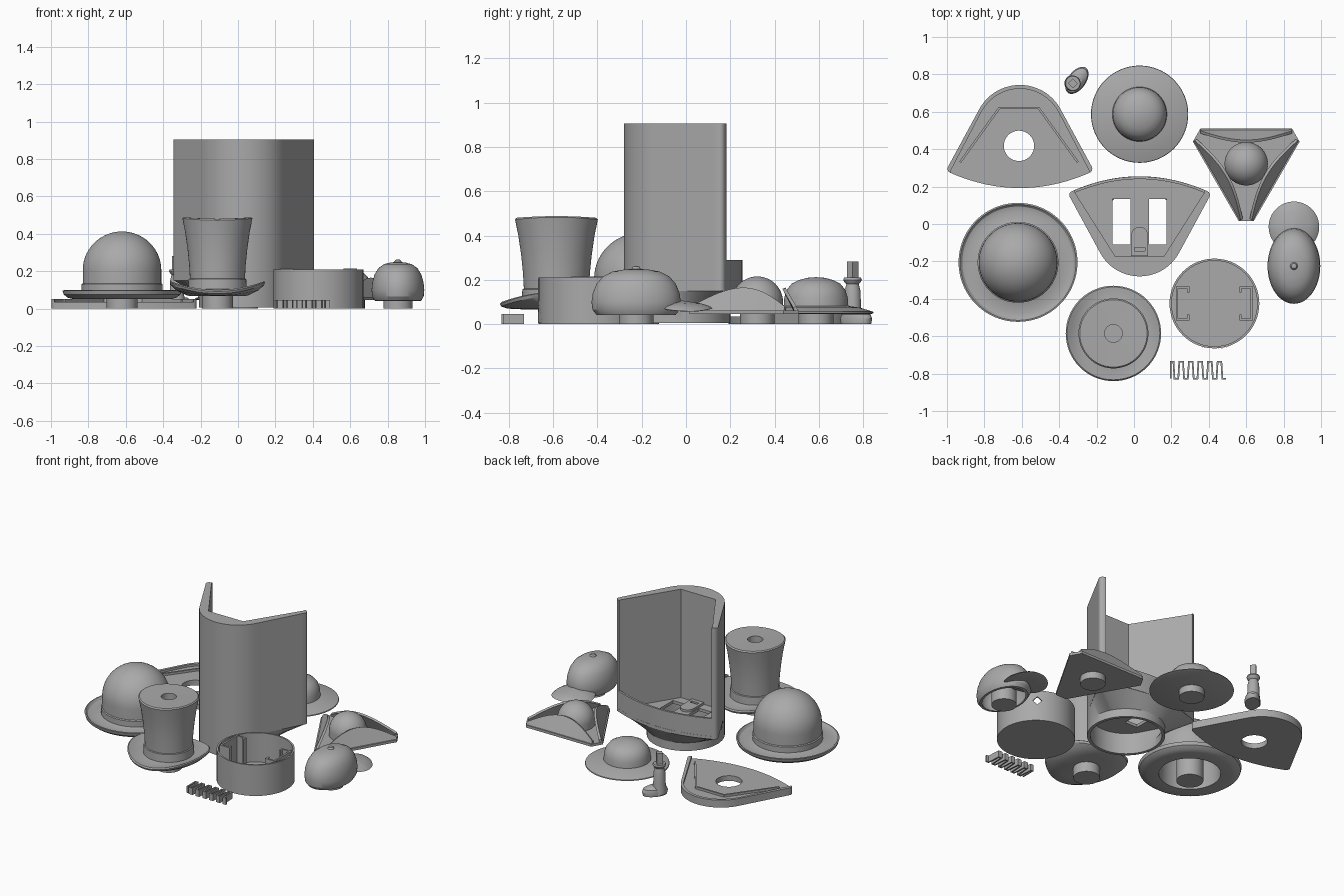
import bpy, bmesh, math
from mathutils import Vector, Matrix, geometry

if "Cube" in bpy.data.objects:
    bpy.data.objects.remove(bpy.data.objects["Cube"])

GREY = (0.4, 0.4, 0.4, 1)
mat = bpy.data.materials.new("plain_grey")
mat.use_nodes = True
mat.diffuse_color = GREY
mat.node_tree.nodes["Principled BSDF"].inputs["Base Color"].default_value = GREY
parts = []


def finish(name, bm):
    bmesh.ops.recalc_face_normals(bm, faces=bm.faces)
    mesh = bpy.data.meshes.new(name)
    bm.to_mesh(mesh)
    bm.free()
    obj = bpy.data.objects.new(name, mesh)
    bpy.context.collection.objects.link(obj)
    mesh.materials.append(mat)
    parts.append(obj)
    return obj


def loft(name, rings, at=(0, 0), caps=True, closed=False):
    """Skin a stack of rings that share one point count."""
    bm = bmesh.new()
    rows = [[bm.verts.new((x + at[0], y + at[1], z)) for x, y, z in r] for r in rings]
    pairs = list(zip(rows, rows[1:])) + ([(rows[-1], rows[0])] if closed else [])
    n = len(rows[0])
    for a, b in pairs:
        for i in range(n):
            j = (i + 1) % n
            bm.faces.new((a[i], a[j], b[j], b[i]))
    if caps and not closed:
        bm.faces.new(rows[0])
        bm.faces.new(rows[-1])
    return finish(name, bm)


def circle(r, n=64, c=(0, 0)):
    return [(c[0] + r * math.cos(2 * math.pi * i / n), c[1] + r * math.sin(2 * math.pi * i / n))
            for i in range(n)]


def lift(pts, z):
    return [(x, y, z) for x, y in pts]


def prism(name, pts, z0, z1, at=(0, 0)):
    return loft(name, [lift(pts, z0), lift(pts, z1)], at)


def lathe(name, profile, at, stretch=1, warp=lambda x, y: 0, n=64):
    rings = [[(x, y * stretch, z + warp(x, y)) for x, y in circle(max(r, 0.001), n)]
             for r, z in profile]
    return loft(name, rings, at)


def peg(name, r, top, at):
    return prism(name, circle(r, 48), 0, top, at)


def ribbon(name, path, width, z0, z1, at=(0, 0)):
    """Upright strip of even width along an open path."""
    p = [Vector(q) for q in path]
    left, right = [], []
    for i, q in enumerate(p):
        a = (q - p[i - 1]).normalized() if i else (p[1] - q).normalized()
        b = (p[i + 1] - q).normalized() if i < len(p) - 1 else a
        m = (a + b).normalized()
        off = Vector((-m.y, m.x)) * (width / 2 / max(0.4, m.dot(a)))
        left.append(tuple(q + off))
        right.append(tuple(q - off))
    return prism(name, left + right[::-1], z0, z1, at)


def rect(x0, x1, y0, y1):
    return [(x0, y0), (x1, y0), (x1, y1), (x0, y1)]


def cut(obj, cutter):
    cutter.hide_render = True
    mod = obj.modifiers.new("cut", "BOOLEAN")
    mod.operation, mod.object, mod.solver = "DIFFERENCE", cutter, "EXACT"
    bpy.context.view_layer.objects.active = obj
    bpy.ops.object.modifier_apply(modifier=mod.name)
    parts.remove(cutter)
    bpy.data.objects.remove(cutter)


# Fan outline shared by the tower and its lid
NECK = (0, -0.04)
BACK = [(x, 0.255 - 0.605 * x * x) for x in [0.36 * i / 12 for i in range(-12, 13)]]


def fan():
    pts = circle(0.24, 64, NECK) + BACK
    for s in (-1, 1):
        pts += circle(0.022, 16, (s * 0.354, 0.155))
    hull = [Vector(pts[i]) for i in geometry.convex_hull_2d([Vector(p) for p in pts])]
    out = []
    for a, b in zip(hull, hull[1:] + hull[:1]):
        steps = max(1, math.ceil((b - a).length / 0.03))
        out += [tuple(a.lerp(b, k / steps)) for k in range(steps)]
    return out


FAN = fan()
TOWER = (0.03, 0)

# Tower: fan block hollowed by a wedge that opens at the back
tower = prism("tower_wall", FAN, 0.15, 0.905, TOWER)
wedge = [(-0.13, -0.173), (0.13, -0.173), (0.347, 0.17), (0.347, 0.4), (-0.347, 0.4), (-0.347, 0.17)]
cut(tower, prism("wedge_cutter", wedge, 0.17, 1.2, TOWER))
for s in (-1, 1):
    x0, x1 = sorted((s * 0.05, s * 0.145))
    cut(tower, prism("slot_cutter", rect(x0, x1, -0.11, 0.135), 0.1, 0.3, TOWER))
ribbon("tower_back_lip", [(x, y - 0.008) for x, y in BACK], 0.014, 0.15, 0.29, TOWER)
tongue = [(-0.045, -0.17), (0.045, -0.17)] + [(0.045 * math.cos(t), -0.06 + 0.045 * math.sin(t))
          for t in [math.pi * i / 12 for i in range(13)]]
slide = prism("floor_tongue", tongue, 0.165, 0.185, TOWER)
cut(slide, prism("tongue_cutter", rect(-0.028, 0.028, -0.145, -0.125), 0.1, 0.3, TOWER))


# Funnel from the fan outline to the round neck
def neck_ring(r):
    ring = []
    for x, y in FAN:
        d = Vector((x - NECK[0], y - NECK[1])).normalized() * r
        ring.append((NECK[0] + d.x, NECK[1] + d.y))
    return ring


inner = [(x * 0.93, (y + 0.04) * 0.93 - 0.04) for x, y in FAN]
loft("tower_funnel", [lift(FAN, 0.152), lift(neck_ring(0.24), 0.06), lift(neck_ring(0.24), 0.005),
     lift(neck_ring(0.22), 0.005), lift(neck_ring(0.22), 0.06), lift(inner, 0.152)], TOWER, closed=True)

# Lid: fan plate turned round, with raised rim, ridge and hole
LID = (-0.61, 0.455)
lid = prism("lid_plate", [(-x * 1.03, -y * 1.03) for x, y in FAN], 0, 0.05, LID)
cut(lid, prism("rim_cutter", [(-x * 0.99, -y * 1.03 - 0.02) for x, y in FAN], 0.035, 0.2, LID))
cut(lid, prism("hole_cutter", circle(0.081, 48, (-0.005, -0.037)), -0.1, 0.2, LID))
ribbon("lid_ridge", [(-0.32, -0.125), (-0.11, 0.165), (0.1, 0.165), (0.31, -0.125)], 0.012, 0.03, 0.05, LID)

# Round base cup with clips, diamond holes and a flared front plate
CUP = (0.43, -0.425)
cup = lathe("base_cup", [(0, 0.012), (0.229, 0.012), (0.229, 0.21), (0.24, 0.21), (0.24, 0), (0, 0)], CUP)
for s in (-1, 1):
    bm = bmesh.new()
    bmesh.ops.create_cube(bm, size=1)
    turn = Matrix.Rotation(math.radians(90 - s * 38), 4, "Z")
    bm.transform(Matrix.Translation((CUP[0], CUP[1], 0.14)) @ turn @ Matrix.Translation((0.235, 0, 0))
                 @ Matrix.Rotation(math.pi / 4, 4, "X") @ Matrix.Diagonal((0.1, 0.04, 0.04, 1)))
    cut(cup, finish("diamond_cutter", bm))
    clip = [(0.14, 0.06), (0.14, 0.085), (0.2, 0.085), (0.2, -0.085), (0.14, -0.085), (0.14, -0.06)]
    ribbon("base_clip", [(s * x, y) for x, y in clip], 0.012, 0.005, 0.214, CUP)
bm = bmesh.new()
rows = []
for z, w in ((0.205, 0.035), (0.11, 0.035), (0.085, 0.05), (0.05, 0.08), (0.005, 0.085)):
    angles = [-math.pi / 2 + w / 0.24 * (i / 4 - 1) for i in range(9)]
    rows.append([bm.verts.new((CUP[0] + 0.243 * math.cos(a), CUP[1] + 0.243 * math.sin(a), z)) for a in angles])
for a, b in zip(rows, rows[1:]):
    for i in range(8):
        bm.faces.new((a[i], b[i], b[i + 1], a[i + 1]))
finish("base_front_plate", bm)

# Zigzag spring
zig = [(0.197, -0.825)]
for i in range(12):
    x, y = 0.197 + 0.0256 * i, (-0.737, -0.828)[i % 2]
    zig += [(x - 0.006 + 0.006 * (i == 0), y), (x + 0.014, y)]
ribbon("zigzag_spring", zig, 0.009, 0, 0.045)

# Round-crowned hat, hollow with a centre peg
BOWL = (-0.62, -0.205)
dome = [(0.21 * math.sin(t), 0.205 + 0.207 * math.cos(t)) for t in [math.pi / 2 * i / 14 for i in range(15)]]
hollow = [(0.185 * math.sin(t), 0.2 + 0.18 * math.cos(t)) for t in [math.pi / 2 * i / 10 for i in range(10, -1, -1)]]
lathe("bowler_hat", dome + [(0.21, 0.135), (0.216, 0.13), (0.216, 0.092), (0.27, 0.078), (0.298, 0.085),
      (0.31, 0.098), (0.318, 0.096), (0.312, 0.075), (0.29, 0.058), (0.26, 0.05), (0.19, 0.05)] + hollow, BOWL, n=96)
peg("bowler_peg", 0.083, 0.36, BOWL)

# Tall hat with side-curled brim and a hole in the top
TALL = (-0.11, -0.585)


def curl(x, y):
    r = math.hypot(x, y)
    return 0.05 * (x / r) ** 2 * (max(0, r - 0.15) / 0.105) ** 1.5


lathe("tall_hat", [(0, 0.36), (0.047, 0.36), (0.047, 0.48), (0.18, 0.48), (0.187, 0.472), (0.172, 0.4),
      (0.159, 0.31), (0.151, 0.23), (0.147, 0.16), (0.154, 0.157), (0.156, 0.105), (0.19, 0.1), (0.225, 0.099),
      (0.248, 0.1), (0.255, 0.092), (0.25, 0.08), (0.22, 0.07), (0.16, 0.067), (0, 0.067)], TALL, warp=curl)
peg("tall_hat_peg", 0.082, 0.08, TALL)

# Sun hat with wide soft brim
SUN = (0.03, 0.587)
lathe("sun_hat", [(0, 0.212), (0.04, 0.209), (0.08, 0.198), (0.11, 0.182), (0.132, 0.155), (0.143, 0.12),
      (0.146, 0.082), (0.2, 0.074), (0.258, 0.056), (0.26, 0.05), (0.25, 0.046), (0, 0.046)], SUN)
peg("sun_hat_peg", 0.078, 0.06, SUN)

# Three-cornered hat: floor, leaning flaps and crown
TRI = (0.6, 0.322)
floor, HALF, APO = [], 0.245, 0.188
for k in range(3):
    turn = Matrix.Rotation(2 * math.pi * k / 3, 3, "Z")
    floor += [tuple((turn @ Vector((s * HALF, APO, 0))).xy) for s in (1, -1)]
    bm = bmesh.new()
    cols = []
    for i in range(21):
        u = 2 * i / 20 - 1
        h = 0.02 + 0.085 * math.cos(u * math.pi / 2)
        sect = [(0, 0.045), (-0.58 * h, 0.06 + h), (-0.58 * h - 0.014, 0.054 + h), (-0.02, 0.05)]
        cols.append([bm.verts.new(turn @ Vector((u * HALF, APO + y, z)) + Vector((*TRI, 0))) for y, z in sect])
    for a, b in zip(cols, cols[1:]):
        for j in range(4):
            bm.faces.new((a[j], b[j], b[(j + 1) % 4], a[(j + 1) % 4]))
    bm.faces.new(cols[0])
    bm.faces.new(cols[-1])
    finish("tricorne_flap", bm)
prism("tricorne_floor", floor, 0.045, 0.062, TRI)
lathe("tricorne_crown", [(0.116 * math.sin(t), 0.1 + 0.115 * math.cos(t))
      for t in [math.pi / 2 * i / 12 for i in range(13)]] + [(0.116, 0.055)], TRI)
peg("tricorne_peg", 0.078, 0.05, TRI)

# Peaked cap, hollow with peg, button and drooping peak
CAP = (0.855, -0.225)
lathe("cap_crown", [(0, 0.25), (0.04, 0.246), (0.075, 0.237), (0.105, 0.215), (0.125, 0.182), (0.137, 0.14),
      (0.141, 0.1), (0.138, 0.065), (0.125, 0.042), (0.112, 0.04), (0.122, 0.07), (0.122, 0.12), (0.1, 0.19),
      (0.06, 0.22), (0, 0.225)], CAP, stretch=1.43)
lathe("cap_button", [(0, 0.263), (0.014, 0.26), (0.02, 0.25), (0.02, 0.24)], CAP, n=24)
lathe("cap_peak", [(0, 0.106), (0.08, 0.102), (0.12, 0.094), (0.135, 0.085), (0.12, 0.078), (0, 0.084)],
      (0.855, -0.015), warp=lambda x, y: -1.4 * x * x - 0.1 * max(0, y))
peg("cap_peg", 0.078, 0.23, CAP)

# Boot-shaped lever
BOOT = (-0.327, 0.752)
lathe("lever_shaft", [(0, 0.21), (0.038, 0.21), (0.042, 0.2), (0.036, 0.188), (0.028, 0.18), (0.036, 0.15),
      (0.038, 0.08), (0.042, 0.05), (0.045, 0.01)], BOOT, n=32)
prism("lever_post", [(x * 0.026, y * 0.026) for x, y in circle(1, 4)], 0.2, 0.282, BOOT)
foot = lathe("lever_foot", [(0, 0.062), (0.025, 0.059), (0.043, 0.044), (0.048, 0.025), (0.045, 0), (0, 0)],
             (0, 0), stretch=1.72, n=32)
foot.data.transform(Matrix.Translation((-0.305, 0.768, 0)) @ Matrix.Rotation(-math.radians(36), 4, "Z"))

# Smooth shading with sharp edges kept
for obj in bpy.context.selected_objects:
    obj.select_set(False)
for obj in parts:
    obj.select_set(True)
bpy.context.view_layer.objects.active = parts[0]
bpy.ops.object.shade_smooth_by_angle(angle=math.radians(30))
